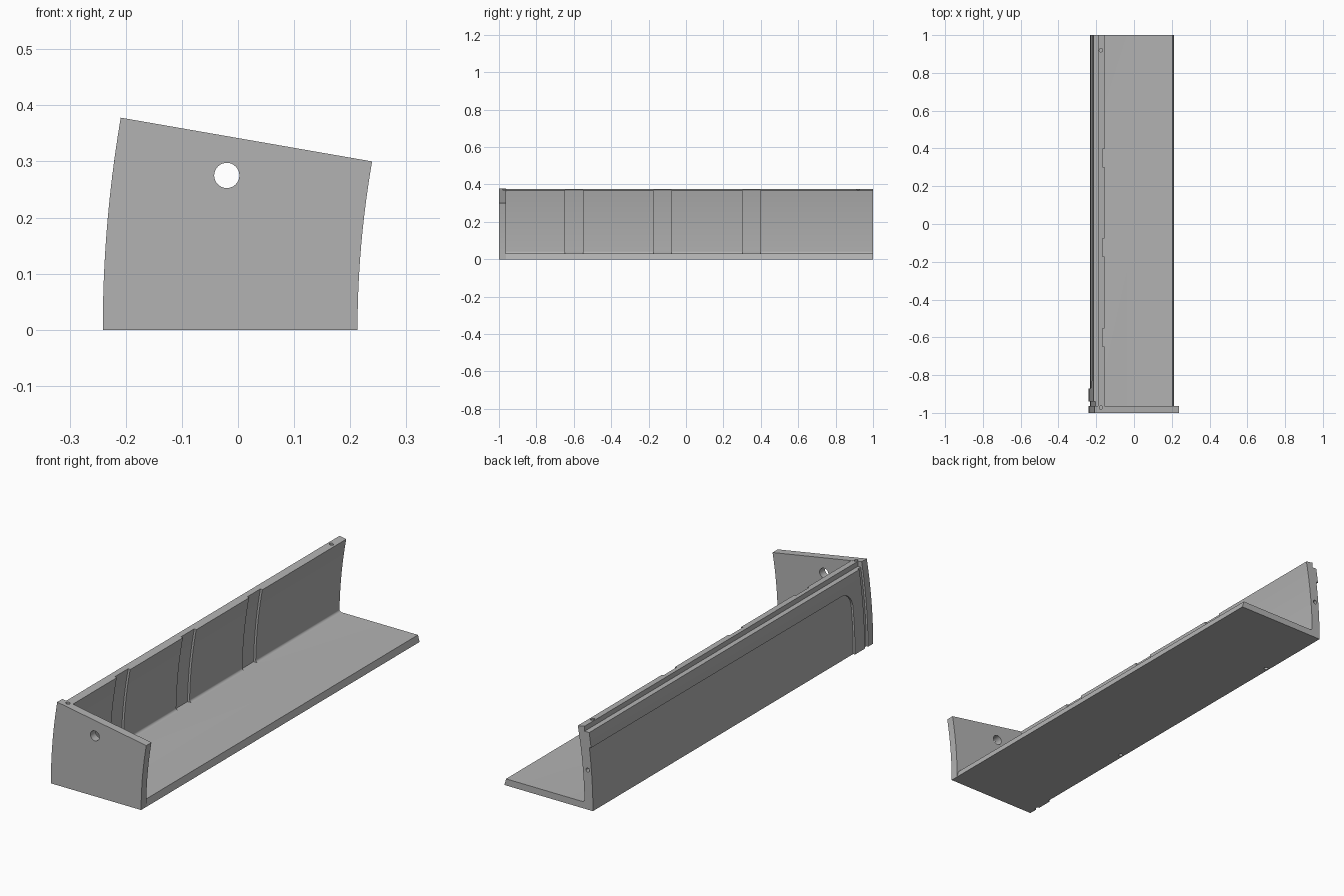
import bpy, bmesh, math
from mathutils import Matrix, Vector

if "Cube" in bpy.data.objects:
    bpy.data.objects.remove(bpy.data.objects["Cube"], do_unlink=True)

grey = bpy.data.materials.new("plain grey")
grey.use_nodes = True
COLOR = (0.45, 0.45, 0.45, 1)
grey.diffuse_color = COLOR
grey.node_tree.nodes["Principled BSDF"].inputs["Base Color"].default_value = COLOR

FRONT, INNER, BACK = -1.0, -0.963, 1.0
FLOOR, LEDGE = 0.03, 0.352


def curve(x0, k, z0, z1, n=14):
    """Points of a wall line bending towards +x with height."""
    zs = [z0 + (z1 - z0) * i / n for i in range(n + 1)]
    return [(x0 + k * z * z, z) for z in zs]


def outer(z0, z1, inset=0.0):
    return curve(-0.241 + inset, 0.224, z0, z1)


def inner(z0, z1, shift=0.0):
    return curve(-0.190 + shift, 0.25, z0, z1)


def top_z(x):
    return 0.378 - 0.174 * (x + 0.209)


def prism(name, pts, start, end, axis="y"):
    """Extrude a closed outline along y (points are x, z) or x (points are y, z)."""
    bm = bmesh.new()
    place = (lambda a, b: (a, start, b)) if axis == "y" else (lambda a, b: (start, a, b))
    face = bm.faces.new([bm.verts.new(place(a, b)) for a, b in pts])
    moved = bmesh.ops.extrude_face_region(bm, geom=[face])["geom"]
    step = Vector((0, end - start, 0)) if axis == "y" else Vector((end - start, 0, 0))
    bmesh.ops.translate(bm, vec=step, verts=[v for v in moved if isinstance(v, bmesh.types.BMVert)])
    bmesh.ops.recalc_face_normals(bm, faces=bm.faces)
    return finish(name, bm)


def finish(name, bm):
    mesh = bpy.data.meshes.new(name)
    bm.to_mesh(mesh)
    bm.free()
    mesh.materials.append(grey)
    obj = bpy.data.objects.new(name, mesh)
    bpy.context.collection.objects.link(obj)
    return obj


def rod(centre, radius, depth, axis):
    """Round cutter for a hole."""
    bm = bmesh.new()
    turn = Matrix.Rotation(math.pi / 2, 4, "X") if axis == "y" else Matrix()
    bmesh.ops.create_cone(bm, cap_ends=True, segments=32, radius1=radius, radius2=radius,
                          depth=depth, matrix=Matrix.Translation(centre) @ turn)
    return finish("hole_cutter", bm)


def cut(obj, cutters):
    bpy.context.view_layer.objects.active = obj
    for c in cutters:
        c.hide_render = True
        mod = obj.modifiers.new("cut", "BOOLEAN")
        mod.operation, mod.solver, mod.object = "DIFFERENCE", "EXACT", c
        bpy.ops.object.modifier_apply(modifier=mod.name)
        bpy.data.objects.remove(c, do_unlink=True)


# Front end plate with curved sides, sloping top and a round opening
plate_outline = curve(0.213, 0.289, 0, 0.30) + outer(0, 0.378)[::-1]
end_plate = prism("end_plate", plate_outline, FRONT, INNER)
cut(end_plate, [rod((-0.02, FRONT, 0.275), 0.0225, 0.2, "y"),
                rod((-0.175, -0.972, 0.37), 0.009, 0.08, "z")])

# Floor and curved wall in one L-shaped section, with a small inner fillet and a top ledge
r = 0.012
corner = (-0.190 + r, FLOOR + r)
fillet = [(corner[0] - r * math.sin(t), corner[1] - r * math.cos(t))
          for t in [i * math.pi / 12 for i in range(6)]]
wall_top = top_z(-0.155)
section = [(0.213, 0), (0.205, FLOOR)] + fillet + inner(FLOOR + r, wall_top)
section += [(-0.19, top_z(-0.19)), (-0.19, LEDGE)] + outer(0, LEDGE, 0.009)[::-1]
body = prism("floor_and_wall", section, INNER, BACK)

# Vertical recesses inside the wall, screw holes and pin holes
cutters = []
for y in (-0.60, -0.125, 0.35):
    band = inner(FLOOR, 0.4, -0.010) + inner(FLOOR, 0.4, 0.03)[::-1]
    cutters.append(prism("recess_cutter", band, y - 0.048, y + 0.048))
cutters.append(rod((-0.175, 0.92, 0.37), 0.009, 0.08, "z"))
cutters.append(rod((-0.206, BACK, 0.18), 0.009, 0.08, "y"))
cutters += [rod((-0.217, y, 0), 0.009, 0.06, "z") for y in (-0.35, 0.65)]
cut(body, cutters)

# Raised border on the outer wall, open below a round-cornered panel
border = prism("outer_border", outer(0, LEDGE) + outer(0, LEDGE, 0.0095)[::-1], -0.94, BACK)
rad, py, pz = 0.07, -0.87, 0.285
arc = [(py + rad - rad * math.cos(t), pz - rad + rad * math.sin(t))
       for t in [i * math.pi / 20 for i in range(11)]]
panel = [(py, -0.1)] + arc + [(1.1, pz), (1.1, -0.1)]
cut(border, [prism("panel_cutter", panel, -0.4, -0.1, "x")])

# Smooth curved faces, keep edges sharp
for obj in (end_plate, body, border):
    bpy.ops.object.select_all(action="DESELECT")
    obj.select_set(True)
    bpy.context.view_layer.objects.active = obj
    bpy.ops.object.shade_smooth_by_angle(angle=math.radians(25))
